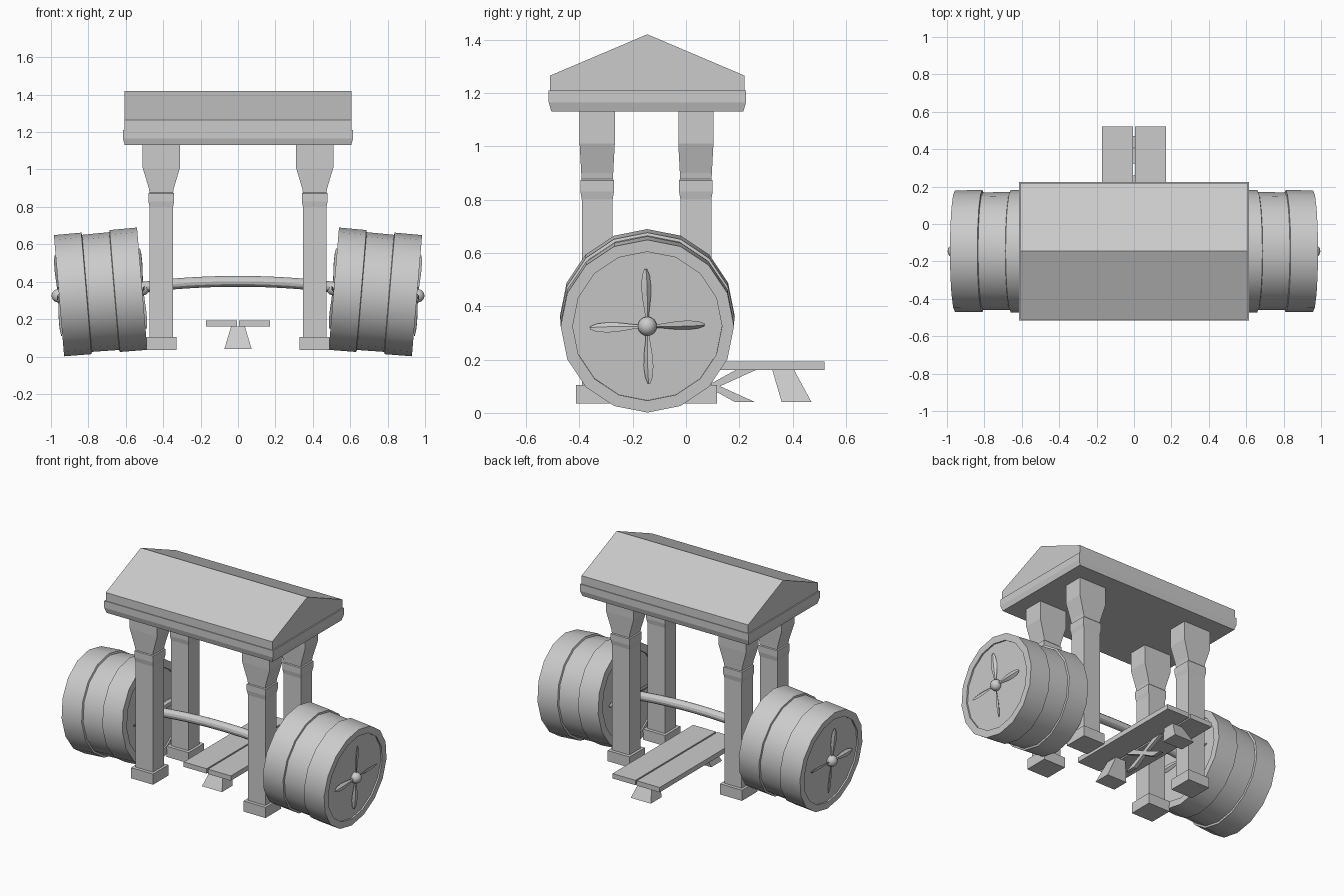
import bpy, bmesh, math
from mathutils import Vector, Matrix

if "Cube" in bpy.data.objects:
    bpy.data.objects.remove(bpy.data.objects["Cube"], do_unlink=True)

stone = bpy.data.materials.new("light_grey")
stone.use_nodes = True
GREY = (0.6, 0.6, 0.6, 1)
stone.diffuse_color = GREY
stone.node_tree.nodes["Principled BSDF"].inputs["Base Color"].default_value = GREY

MID_Y = -0.145      # centre line of roof, columns and barbell
BENCH_Y = 0.1       # centre line of bench


def loft(bm, rings):
    """Skin a list of equal-length point loops and cap both ends."""
    loops = [[bm.verts.new(p) for p in ring] for ring in rings]
    n = len(loops[0])
    for a, b in zip(loops, loops[1:]):
        for i in range(n):
            j = (i + 1) % n
            bm.faces.new((a[i], a[j], b[j], b[i]))
    bm.faces.new(loops[0][::-1])
    bm.faces.new(loops[-1])


def rect(cx, cy, z, hx, hy):
    return [(cx + sx * hx, cy + sy * hy, z)
            for sx, sy in ((-1, -1), (1, -1), (1, 1), (-1, 1))]


def circle(x, r, n, cy=0, cz=0):
    return [(x, cy + r * math.sin(i * math.tau / n), cz + r * math.cos(i * math.tau / n))
            for i in range(n)]


def finish(name, bm, mirror_x=False, smooth=False):
    bmesh.ops.recalc_face_normals(bm, faces=bm.faces)
    mesh = bpy.data.meshes.new(name)
    bm.to_mesh(mesh)
    bm.free()
    mesh.materials.append(stone)
    obj = bpy.data.objects.new(name, mesh)
    bpy.context.collection.objects.link(obj)
    if smooth:
        bpy.ops.object.select_all(action="DESELECT")
        obj.select_set(True)
        bpy.context.view_layer.objects.active = obj
        bpy.ops.object.shade_smooth_by_angle(angle=math.radians(30))
    if mirror_x:
        mod = obj.modifiers.new("mirror", "MIRROR")
        mod.use_mirror_merge = False
    return obj


# Roof slab with chamfered lower edge
bm = bmesh.new()
loft(bm, [rect(0, MID_Y, z, hx, hy) for z, hx, hy in
          ((1.13, 0.605, 0.36), (1.165, 0.615, 0.37), (1.21, 0.615, 0.37))])
finish("roof_slab", bm)

# Gabled roof block
bm = bmesh.new()
gable = [(-0.365, 1.21), (0.365, 1.21), (0.365, 1.265), (0, 1.42), (-0.365, 1.265)]
loft(bm, [[(x, MID_Y + y, z) for y, z in gable] for x in (-0.607, 0.607)])
finish("gable_roof", bm)

# Columns: plinth, shaft with collar, and flared capital
for label, cy in (("front", MID_Y - 0.188), ("back", MID_Y + 0.182)):
    bm = bmesh.new()
    loft(bm, [rect(0.41, cy, z, 0.08, 0.08) for z in (0.035, 0.105)])
    shaft = ((0.105, 0.063, 0.058), (0.8, 0.063, 0.058), (0.83, 0.069, 0.063),
             (0.872, 0.069, 0.063), (0.877, 0.063, 0.059), (0.9, 0.067, 0.06),
             (1.01, 0.1, 0.066), (1.13, 0.1, 0.066))
    loft(bm, [rect(0.41, cy, z, hx, hy) for z, hx, hy in shaft])
    finish(label + "_column", bm, mirror_x=True)

# Bowed bar
bm = bmesh.new()
steps = 16
loft(bm, [circle(x, 0.029, 12, MID_Y, 0.402 - 0.12 * x * x)
          for x in (-0.53 + 1.06 * i / steps for i in range(steps + 1))])
finish("bowed_bar", bm, smooth=True)

# Tilted drum weights with a sunken middle band and recessed end discs
tilt = Matrix.Translation((0.5125, MID_Y, 0.3625)) @ Matrix.Rotation(math.radians(4.8), 4, "Y")
drum = ((0.01, 0.28), (0, 0.28), (0, 0.328), (0.147, 0.327), (0.15, 0.316),
        (0.296, 0.314), (0.299, 0.326), (0.446, 0.325), (0.446, 0.28), (0.436, 0.28))
bm = bmesh.new()
loft(bm, [circle(s, r, 16) for s, r in drum])
bm.transform(tilt)
finish("drum_weight", bm, mirror_x=True, smooth=True)

# Four-bladed ornaments on the drum ends
blade = ((0.01, 0.007), (0.05, 0.009), (0.11, 0.018), (0.15, 0.02), (0.19, 0.016), (0.215, 0.006))
for label, s in (("outer", 0.45), ("inner", -0.004)):
    bm = bmesh.new()
    bmesh.ops.create_uvsphere(bm, u_segments=12, v_segments=8, radius=0.036,
                              matrix=Matrix.Translation((s, 0, 0)))
    for k in range(4):
        turn = Matrix.Rotation(k * math.pi / 2 + 0.03, 4, "X")
        pitch = Matrix.Rotation(math.radians(25), 4, "Z")
        place = Matrix.Translation((s, 0, 0)) @ turn @ pitch
        loft(bm, [[place @ Vector(p) for p in
                   ((0, w, r), (w * 0.4, 0, r), (0, -w, r), (-w * 0.4, 0, r))]
                  for r, w in blade])
    bm.transform(tilt)
    finish(label + "_blades", bm, mirror_x=True, smooth=True)

# Bench planks with a narrow gap
bm = bmesh.new()
loft(bm, [rect(0.0885, BENCH_Y, z, 0.0835, 0.42) for z in (0.16, 0.192)])
finish("bench_plank", bm, mirror_x=True)

# Splayed bench feet
for label, side in (("front", -1), ("back", 1)):
    bm = bmesh.new()
    loft(bm, [rect(0, BENCH_Y + side * off, z, hx, hy) for off, z, hx, hy in
              ((0.315, 0.04, 0.073, 0.056), (0.265, 0.16, 0.037, 0.041))])
    finish(label + "_bench_foot", bm)

# Crossed braces under the bench, pinched at the centre
bm = bmesh.new()
for side in (-1, 1):
    outline = [(0.16, 0.16), (0.085, 0.16), (-0.01, 0.108),
               (-0.16, 0.04), (-0.085, 0.04), (0.01, 0.092)]
    loft(bm, [[(x, BENCH_Y + side * y, z) for y, z in outline] for x in (-0.012, 0.012)])
finish("bench_braces", bm)
